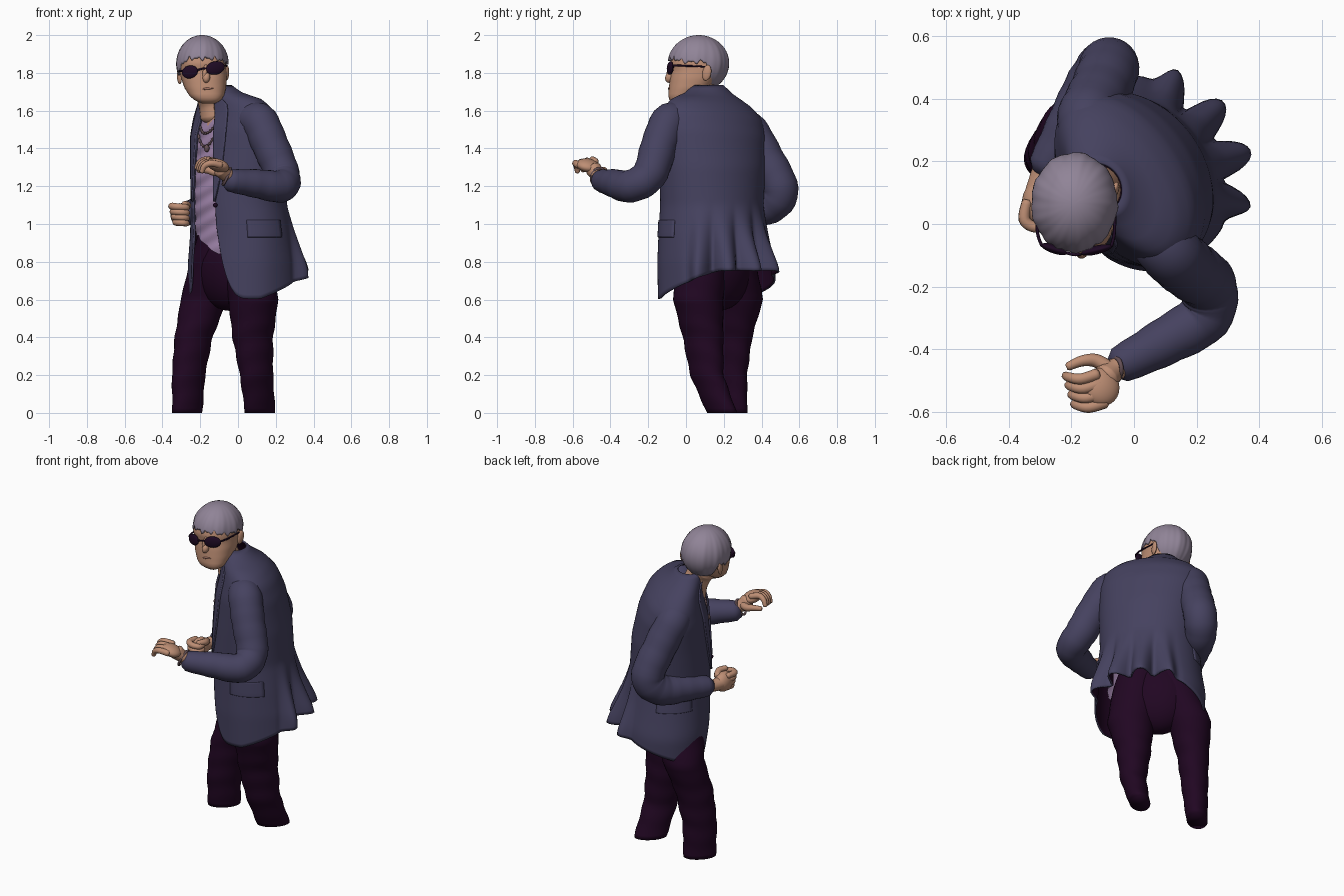
import bpy, bmesh, math
from mathutils import Vector

if "Cube" in bpy.data.objects:
    bpy.data.objects.remove(bpy.data.objects["Cube"])
sin, cos, rad = math.sin, math.cos, math.radians

def mat(name, c):
    m = bpy.data.materials.new(name)
    m.diffuse_color = (*c, 1)
    m.use_nodes = True
    m.node_tree.nodes["Principled BSDF"].inputs["Base Color"].default_value = m.diffuse_color
    return m

JACKET = mat("jacket slate", (.060, .054, .115))
PANTS = mat("trouser plum", (.015, .002, .016))
SKIN = mat("skin", (.51, .27, .175))
HAIR = mat("grey hair", (.28, .23, .31))
SHIRT = mat("lavender shirt", (.36, .24, .42))
DARK = mat("dark lens", (.013, .003, .017))
METAL = mat("bead brown", (.13, .08, .09))
LIP = mat("lip", (.40, .19, .14))

def clamp(t):
    return max(0, min(1, t))

def finish(name, bm, mats, recalc=False):
    bmesh.ops.remove_doubles(bm, verts=bm.verts, dist=1e-5)
    if recalc:
        bmesh.ops.recalc_face_normals(bm, faces=bm.faces)
    me = bpy.data.meshes.new(name)
    bm.to_mesh(me)
    bm.free()
    for m in mats:
        me.materials.append(m)
    for p in me.polygons:
        p.use_smooth = True
    ob = bpy.data.objects.new(name, me)
    bpy.context.collection.objects.link(ob)
    return ob

def grid(name, fn, nu, nv, mats, closed=False, cap=False):
    """Surface fn(u, v): u runs round counter-clockwise, v runs downward."""
    bm = bmesh.new()
    cols = nu if closed else nu + 1
    vs = [[bm.verts.new(fn(i / nu, j / nv)) for j in range(nv + 1)] for i in range(cols)]
    for i in range(nu):
        a, b = vs[i], vs[(i + 1) % cols]
        for j in range(nv):
            bm.faces.new((a[j], a[j + 1], b[j + 1], b[j]))
    if cap:
        bm.faces.new([c[0] for c in vs])
        bm.faces.new([c[-1] for c in vs])
    return finish(name, bm, mats, cap)

def tube(name, pts, m, n=14, sub=5, fold=0.0):
    """Round tube through (x, y, z, radius) points, smoothly interpolated."""
    P = [Vector(p) for p in pts]
    path = []
    for k in range(len(P) - 1):
        p0, p1, p2, p3 = P[max(k - 1, 0)], P[k], P[k + 1], P[min(k + 2, len(P) - 1)]
        for s in range(sub):
            t = s / sub
            path.append(.5 * (2 * p1 + (p2 - p0) * t + (2 * p0 - 5 * p1 + 4 * p2 - p3) * t * t
                              + (3 * p1 - p0 - 3 * p2 + p3) * t ** 3))
    path.append(P[-1])
    C = [p.to_3d() for p in path]
    R = [p[3] * (1 + fold * sin(i * 1.9)) for i, p in enumerate(path)]
    T = [(C[min(i + 1, len(C) - 1)] - C[max(i - 1, 0)]).normalized() for i in range(len(C))]
    # rounded ends
    C = [C[0] - T[0] * R[0] * .45] + C + [C[-1] + T[-1] * R[-1] * .45]
    R = [R[0] * .6] + R + [R[-1] * .6]
    T = [T[0]] + T + [T[-1]]
    bm, rings, nrm = bmesh.new(), [], T[0].orthogonal()
    for c, r, t in zip(C, R, T):
        nrm = (nrm - t * nrm.dot(t)).normalized()
        b = t.cross(nrm)
        rings.append([bm.verts.new(c + r * (nrm * cos(math.tau * k / n) + b * sin(math.tau * k / n)))
                      for k in range(n)])
    for a, b in zip(rings, rings[1:]):
        for k in range(n):
            bm.faces.new((a[k], a[(k + 1) % n], b[(k + 1) % n], b[k]))
    bm.faces.new(rings[0])
    bm.faces.new(rings[-1])
    return finish(name, bm, [m], True)

def ball(name, loc, size, m, rot=(0, 0, 0)):
    bm = bmesh.new()
    bmesh.ops.create_uvsphere(bm, u_segments=24, v_segments=16, radius=1)
    ob = finish(name, bm, [m])
    ob.location, ob.scale, ob.rotation_euler = loc, size, rot
    return ob

def table(rows, z):
    """Interpolate rows that start with a descending height."""
    for a, b in zip(rows, rows[1:]):
        if z >= b[0]:
            t = clamp((a[0] - z) / (a[0] - b[0]))
            return [p + (q - p) * t for p, q in zip(a[1:], b[1:])]
    return list(rows[-1][1:])

# ---- Torso form: z, centre x, centre y, half width, front depth, back depth, shoulder tilt
U, F = (.55, -.83), (-.83, -.55)
FRONT = rad(-146.5)
TORSO = [(1.74, -.115, .115, .08, .08, .075, 0), (1.69, -.09, .125, .135, .10, .10, .05),
         (1.645, -.05, .13, .235, .125, .14, .1), (1.58, -.03, .14, .295, .155, .175, .1),
         (1.48, -.02, .14, .31, .19, .21, .07), (1.3, -.005, .14, .30, .22, .235, 0),
         (1.1, 0, .135, .285, .235, .245, 0), (.95, .01, .135, .295, .24, .27, 0),
         (.8, .015, .135, .30, .25, .31, 0), (.6, .02, .135, .295, .25, .33, 0)]

def torso(th, z, off=0.0, scale=1.0, ripple=True):
    cx, cy, a, bf, bb, k = table(TORSO, z)
    d = (cos(th), sin(th))
    fc, uc = d[0] * F[0] + d[1] * F[1], d[0] * U[0] + d[1] * U[1]
    r = scale / math.sqrt((fc / (bf if fc > 0 else bb)) ** 2 + (uc / a) ** 2) + off
    deg = (math.degrees(th) + 120) % 360 - 120
    if ripple:
        flare = clamp((1.12 - z) / .36) ** 1.5
        if -28 < deg < 86:  # rounded flared folds round the back hem
            edge = clamp((deg + 28) / 14) * clamp((86 - deg) / 14)
            r += .058 * flare * edge * (2 * abs(cos(rad((deg - 15) * 180 / 28.5))) - 1)
        if 60 < deg < 178:  # right side hangs clear of the thigh
            r += .045 * flare * sin(math.pi * (deg - 60) / 118)
    return Vector((cx + r * d[0], cy + r * d[1], z + k * r * uc))

# ---- Jacket shell, open at the front with rounded front corners
TL, TR = -120, 190
def hem(deg):
    z = .60 + .15 * min(1, 1.4 * clamp(1 - abs(deg - 38) / 108))
    if deg < 35:
        return z + .40 * max(0, 1 - (deg - TL) / 38) ** 3
    return z + .32 * max(0, 1 - (TR - deg) / 36) ** 3

def jacket_pt(u, v):
    deg = TL + (TR - TL) * u
    return torso(rad(deg), 1.74 + (hem(deg) - 1.74) * v)

jacket = grid("jacket", jacket_pt, 130, 44, [JACKET, PANTS])
sm = jacket.modifiers.new("soften", 'SMOOTH')
sm.factor, sm.iterations = .5, 2
so = jacket.modifiers.new("cloth thickness", 'SOLIDIFY')
so.thickness, so.offset, so.material_offset = .01, -1, 1

# ---- Lapels and pocket flaps follow the jacket surface
def patch(name, a0, a1, z0, z1, off):
    ob = grid(name, lambda u, v: torso(rad(a0(v) + (a1(v) - a0(v)) * u), z1 + (z0 - z1) * v, off),
              10, 16, [JACKET])
    s = ob.modifiers.new("thickness", 'SOLIDIFY')
    s.thickness, s.offset = .01, -1

def lap(v):
    return 27 * min(1, v / .25 + .5) * (1 - v) ** .8 if v < .99 else .5

patch("left_lapel", lambda v: TL - 2, lambda v: TL + lap(v), 1.12, 1.69, .009)
patch("right_lapel", lambda v: TR - lap(v), lambda v: TR + 2, 1.12, 1.69, .009)
patch("left_pocket_flap", lambda v: -82, lambda v: -42, .93, 1.02, .005)
patch("right_pocket_flap", lambda v: 109, lambda v: 149, .93, 1.02, .005)
ball("jacket_button", torso(rad(-119), 1.1, .004), (.012, .012, .012), DARK)

# ---- Shirt front with open neck, necklace
def shirt_pt(u, v):
    th = FRONT + rad(-75 + 150 * u)
    low = .84 + .10 * clamp((-121 - math.degrees(th)) / 49)
    z = 1.66 + (low - 1.66) * v
    return torso(th, z, .005 * sin(z * 75 + 3 * cos(th * 2)), .91, False)

shirt = grid("shirt", shirt_pt, 40, 72, [SHIRT, SKIN])
for p in shirt.data.polygons:
    dth = math.atan2(p.center.y - .14, p.center.x + .03) - FRONT
    dth = abs((dth + math.pi) % math.tau - math.pi)
    if p.center.z > 1.52 + .12 * dth:
        p.material_index = 1
for k, drop in enumerate((.12, .19)):
    ts = [i / 8 - 1 for i in range(17)]
    tube(f"necklace_{k}", [(*torso(FRONT + .75 * t, 1.6 - drop * (1 - t * t), .005, .92, False), .006)
                           for t in ts], METAL, 8, 3, .35)
ball("pendant", torso(FRONT + .1, 1.40, .008, .92, False), (.014, .014, .02), METAL)

# ---- Trousers: z, centre x, centre y, half length (front to back), half width
LEGS = {"right_trouser_leg": [(.96, -.075, .19, .14, .12), (.8, -.12, .235, .14, .13), (.6, -.18, .285, .122, .125),
                              (.4, -.235, .25, .11, .09), (.2, -.262, .235, .10, .075), (0, -.268, .245, .095, .06)],
        "left_trouser_leg": [(.96, .03, .10, .14, .12), (.8, .05, .08, .14, .14), (.6, .08, .065, .13, .135),
                             (.4, .078, .09, .115, .10), (.2, .098, .11, .10, .075), (0, .117, .19, .095, .06)]}
for name, rows in LEGS.items():
    def leg_pt(u, v, rows=rows):
        z, th = .96 * (1 - v), math.tau * u
        cx, cy, a, b = table(rows, z)
        w = 1 + .025 * sin(z * 48 + 2 * sin(th)) * (1 if z < .5 else .4)
        p, q = a * w * cos(th), b * w * sin(th)
        return Vector((cx + (p - q) * .7071, cy + (p + q) * .7071, z))
    grid(name, leg_pt, 32, 40, [PANTS], True, True)
ball("trouser_seat", (-.045, .17, .77), (.2, .15, .23), PANTS, (0, 0, rad(-48)))

# ---- Sleeves
tube("left_sleeve", [(.04, .0, 1.51, .085), (.105, -.08, 1.55, .097), (.17, -.14, 1.42, .097),
                     (.235, -.195, 1.26, .092), (.225, -.295, 1.2, .086), (.09, -.38, 1.215, .075),
                     (-.045, -.45, 1.23, .059)], JACKET, 28, 6, .018)
tube("right_sleeve", [(-.115, .26, 1.48, .085), (-.15, .325, 1.505, .097), (-.11, .42, 1.35, .097),
                      (-.08, .5, 1.18, .096), (-.13, .44, 1.09, .09), (-.205, .31, 1.07, .077),
                      (-.28, .18, 1.055, .06)], JACKET, 28, 6, .018)

# ---- Left hand, reaching forward with curled fingers
tube("left_wrist", [(.0, -.43, 1.23, .035), (-.06, -.465, 1.26, .037), (-.09, -.49, 1.29, .044)], SKIN)
ball("left_palm", (-.105, -.52, 1.31), (.06, .062, .033), SKIN, (0, rad(20), rad(30)))
for i in range(4):
    x, y, z = -.122 - .009 * (3 - i), -.49 - .03 * i, 1.33 - .006 * i
    tube(f"left_finger_{i}", [(x + .03, y + .01, z, .019), (x - .02, y - .005, z + .01, .018),
                              (x - .055, y, z - .005, .016), (x - .07, y + .006, z - .036, .013)], SKIN, 10)
tube("left_thumb", [(-.075, -.465, 1.275, .024), (-.12, -.437, 1.275, .022), (-.165, -.437, 1.285, .018),
                    (-.21, -.455, 1.285, .014)], SKIN, 10)
tube("bracelet", [(-.06 + .02 * sin(a), -.465 + .038 * cos(a), 1.252 + .044 * sin(a + .25), .007)
                  for a in [k * math.tau / 16 for k in range(17)]], METAL, 8, 2)

# ---- Right hand, loose fist
tube("right_wrist", [(-.28, .2, 1.055, .036), (-.3, .14, 1.05, .036), (-.31, .09, 1.05, .042)], SKIN)
ball("right_palm", (-.312, .065, 1.05), (.046, .07, .06), SKIN)
for i in range(4):
    z, s = 1.094 - .028 * i, .007 * i
    tube(f"right_finger_{i}", [(-.342 + s, .07, z, .017), (-.35 + s, .015, z, .019), (-.318 + s, -.01, z - .003, .018),
                               (-.275, 0, z - .006, .017), (-.268, .035, z - .008, .014)], SKIN, 10)
tube("right_thumb", [(-.285, .09, 1.085, .022), (-.268, .05, 1.1, .02), (-.285, .005, 1.105, .016)], SKIN, 10)

# ---- Head: z, centre x, half width, front y, back y
HEAD = [(1.97, -.19, .03, .03, .1), (1.95, -.19, .09, -.02, .16), (1.9, -.19, .120, -.07, .2),
        (1.85, -.189, .126, -.083, .2), (1.81, -.186, .125, -.077, .19), (1.77, -.18, .121, -.085, .17),
        (1.72, -.173, .110, -.091, .13), (1.68, -.166, .092, -.094, .07), (1.655, -.16, .07, -.088, .02),
        (1.638, -.155, .035, -.065, -.01)]

def head_pt(u, v):
    th, z = math.tau * u, 1.97 - .332 * v
    cx, hw, yf, yb = table(HEAD, z)
    sq = lambda t: math.copysign(abs(t) ** .85, t)
    return Vector((cx + hw * sq(cos(th)), (yf + yb) / 2 + (yb - yf) / 2 * sq(sin(th)), z))

grid("head", head_pt, 40, 32, [SKIN], True, True)
tube("neck", [(-.12, .11, 1.57, .08), (-.135, .105, 1.64, .075), (-.155, .085, 1.7, .075),
              (-.18, .08, 1.74, .08)], SKIN, 24)
ball("nose", (-.167, -.088, 1.775), (.02, .022, .028), SKIN, (rad(-15), rad(8), 0))
ball("nose_bridge", (-.174, -.083, 1.808), (.013, .018, .04), SKIN, (rad(-15), rad(8), 0))
ball("mouth", (-.16, -.089, 1.717), (.032, .007, .006), LIP, (0, rad(-6), 0))
ball("left_ear", (-.06, .11, 1.80), (.012, .024, .042), SKIN, (rad(-12), 0, rad(-15)))
ball("right_ear", (-.31, .10, 1.78), (.012, .024, .04), SKIN, (rad(-12), 0, rad(15)))

# ---- Hair cap with fringe, sideburns and nape
def hair_pt(u, v):
    th = math.tau * u
    s = sin(th)
    if s < .28:  # ragged fringe, dropping further on the right temple
        drop = .05 - .03 * cos(th)
        low = 1.878 - drop * clamp((s + .85) / .5) + .008 * sin(th * 17) + .006 * sin(th * 29)
    else:  # over the ear, then down to the nape
        low = 1.84 - .11 * clamp((s - .28) / .3)
    ph = math.acos(max(-1, min(1, (low - 1.85) / .15))) * v
    w = sin(ph) * (1 + (.014 * sin(th * 9 + 2.5 * v) + .006 * sin(th * 23 + 4 * v)) * sin(ph))
    return Vector((-.19 + .138 * cos(th) * w, .067 + .161 * s * w, 1.85 + .15 * cos(ph)))

hair = grid("hair", hair_pt, 120, 22, [HAIR], True)
hs = hair.modifiers.new("thickness", 'SOLIDIFY')
hs.thickness, hs.offset = .015, -1

# ---- Sunglasses
ball("right_lens", (-.255, -.08, 1.805), (.045, .014, .034), DARK, (0, rad(-12), rad(-18)))
ball("left_lens", (-.12, -.083, 1.826), (.052, .014, .035), DARK, (0, rad(-12), rad(14)))
tube("glasses_bridge", [(-.215, -.092, 1.815, .005), (-.188, -.098, 1.822, .005), (-.16, -.092, 1.825, .005)], DARK, 8)
for name, x0, x1, z in (("left_temple", -.072, -.062, 1.838), ("right_temple", -.294, -.309, 1.81)):
    tube(name, [(x0, -.07, z, .005), (x1, -.02, z, .005), (x1, .1, z - .005, .004)], DARK, 8)
